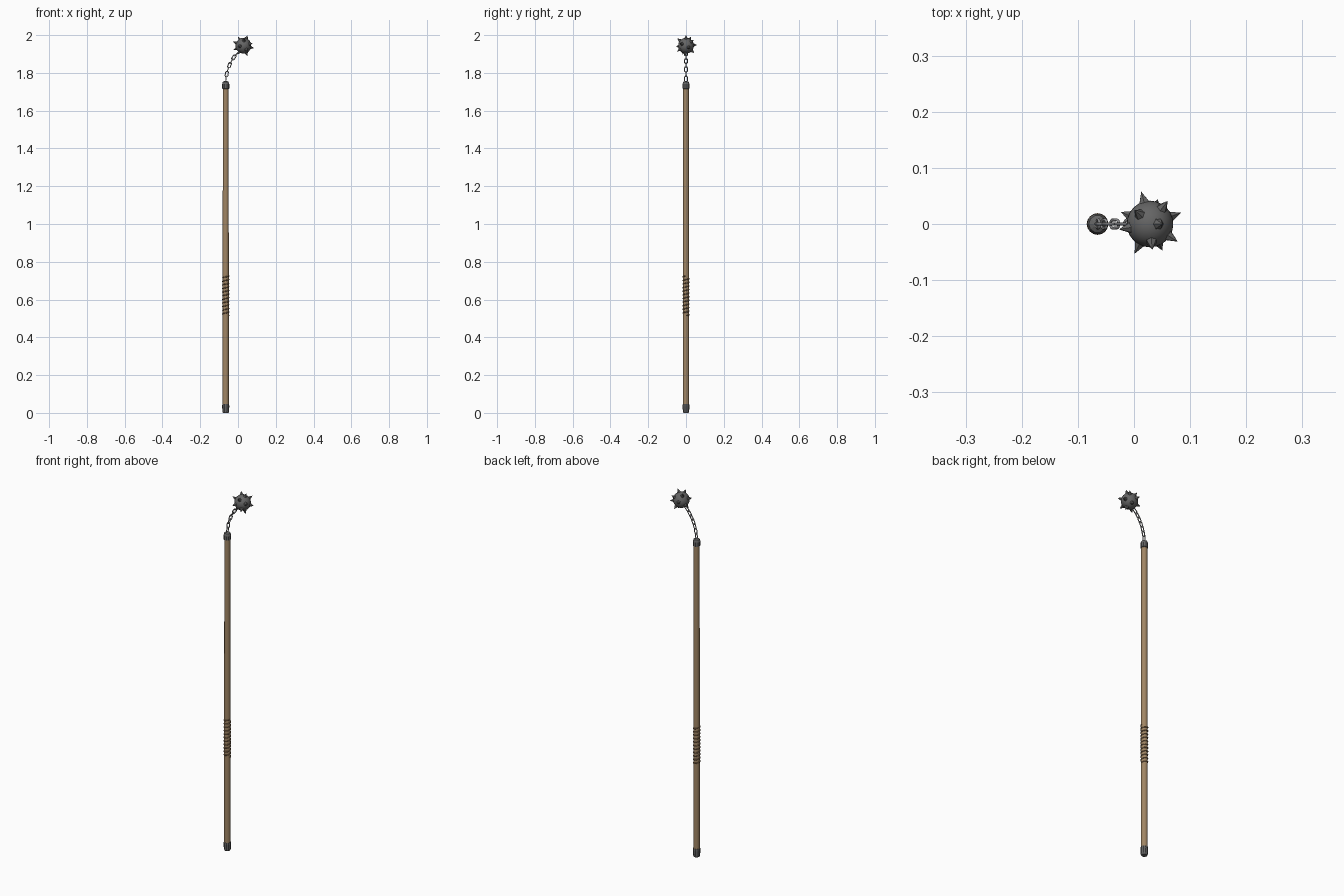
import bpy, bmesh, math
from mathutils import Vector, Matrix

if "Cube" in bpy.data.objects:
    bpy.data.objects.remove(bpy.data.objects["Cube"])

SX = -0.065                          # shaft axis
BALL = Vector((0.0285, 0, 1.944))    # ball centre


def mat(name, col):
    m = bpy.data.materials.new(name)
    m.diffuse_color = (*col, 1)
    m.use_nodes = True
    m.node_tree.nodes["Principled BSDF"].inputs["Base Color"].default_value = m.diffuse_color
    return m


WOOD = mat("wood", (0.36, 0.24, 0.13))
LEATHER = mat("leather", (0.20, 0.12, 0.06))
IRON = mat("iron", (0.13, 0.13, 0.13))
STEEL = mat("steel", (0.28, 0.28, 0.29))


def finish(bm, name, material, smooth=None):
    bmesh.ops.recalc_face_normals(bm, faces=bm.faces)
    me = bpy.data.meshes.new(name)
    bm.to_mesh(me)
    bm.free()
    ob = bpy.data.objects.new(name, me)
    bpy.context.collection.objects.link(ob)
    me.materials.append(material)
    if smooth:
        bpy.ops.object.select_all(action='DESELECT')
        ob.select_set(True)
        bpy.context.view_layer.objects.active = ob
        bpy.ops.object.shade_smooth_by_angle(angle=math.radians(smooth))
    return ob


def skin(bm, rings, closed=False):
    """Bridge successive rings of points; cap the ends unless closed."""
    vs = [[bm.verts.new(p) for p in r] for r in rings]
    n = len(vs[0])
    for k in range(len(vs) if closed else len(vs) - 1):
        a, b = vs[k], vs[(k + 1) % len(vs)]
        for i in range(n):
            j = (i + 1) % n
            bm.faces.new((a[i], a[j], b[j], b[i]))
    if not closed:
        bm.faces.new(vs[0])
        bm.faces.new(vs[-1])


def lathe(name, profile, sides, material, smooth=None):
    bm = bmesh.new()
    skin(bm, [[(SX + r * math.cos(2 * math.pi * i / sides),
                r * math.sin(2 * math.pi * i / sides), z) for i in range(sides)]
              for r, z in profile])
    return finish(bm, name, material, smooth)


def tube(bm, pts, r, sides, normal=None, closed=False):
    """Sweep a circle along points, framed by a reference normal."""
    rings = []
    n = len(pts)
    for k, p in enumerate(pts):
        a = pts[(k - 1) % n] if closed else pts[max(k - 1, 0)]
        b = pts[(k + 1) % n] if closed else pts[min(k + 1, n - 1)]
        t = (b - a).normalized()
        u = (normal - t * normal.dot(t)).normalized()
        v = t.cross(u)
        rings.append([p + r * (u * math.cos(q) + v * math.sin(q))
                      for q in (2 * math.pi * i / sides for i in range(sides))])
    skin(bm, rings, closed)


# Wooden shaft and iron end caps
lathe("shaft", [(0.0165, 0.02), (0.0165, 0.6), (0.015, 1.735)], 12, WOOD, 40)
lathe("bottom_cap", [(0.015, 0), (0.0175, 0.006), (0.019, 0.035), (0.018, 0.046), (0.015, 0.046)],
      10, IRON)
lathe("top_cap", [(0.015, 1.715), (0.019, 1.717), (0.019, 1.74), (0.0155, 1.752), (0.007, 1.757)],
      10, IRON)

# Spiral leather grip
bm = bmesh.new()
turns, steps = 11, 16
pts = [Vector((SX + 0.0165 * math.cos(2 * math.pi * k / steps),
               0.0165 * math.sin(2 * math.pi * k / steps),
               0.515 + 0.21 * k / (turns * steps))) for k in range(turns * steps + 1)]
tube(bm, pts, 0.0032, 6, Vector((0, 0, 1)))
finish(bm, "grip_wrap", LEATHER, 60)

# Chain of alternating oval links along a curve
P0, P1, P2 = Vector((SX, 0, 1.755)), Vector((-0.058, 0, 1.85)), Vector((0.001, 0, 1.91))
LINKS = 7
for i in range(LINKS):
    t = (i + 0.5) / LINKS
    c = P0 * (1 - t) ** 2 + P1 * 2 * t * (1 - t) + P2 * t * t
    d = ((P1 - P0) * (1 - t) + (P2 - P1) * t).normalized()
    y = Vector((0, 1, 0))
    x = d.cross(y)
    side, nrm = (y, x) if i % 2 == 0 else (x, y)
    oval = []
    for k in range(16):
        q = 2 * math.pi * k / 16
        off = 0.0075 if math.cos(q) > 0 else -0.0075
        oval.append(c + d * (0.0075 * math.cos(q) + off) + side * 0.0075 * math.sin(q))
    bm = bmesh.new()
    tube(bm, oval, 0.0025, 8, nrm, True)
    finish(bm, f"chain_link_{i + 1}", STEEL, 60)

# Iron ball
bm = bmesh.new()
bmesh.ops.create_uvsphere(bm, u_segments=24, v_segments=16, radius=0.0415,
                          matrix=Matrix.Translation(BALL))
finish(bm, "ball", IRON, 40)

# Spikes spread in a golden-angle spiral
bm = bmesh.new()
N = 14
for i in range(N):
    z = 1 - (2 * i + 1) / N
    a = i * math.pi * (3 - math.sqrt(5))
    s = math.sqrt(1 - z * z)
    d = Vector((s * math.cos(a), s * math.sin(a), z))
    m = Matrix.Translation(BALL + d * 0.0485) @ d.to_track_quat('Z', 'Y').to_matrix().to_4x4()
    bmesh.ops.create_cone(bm, cap_ends=True, segments=6, radius1=0.0115, radius2=0,
                          depth=0.023, matrix=m)
finish(bm, "spikes", IRON)
